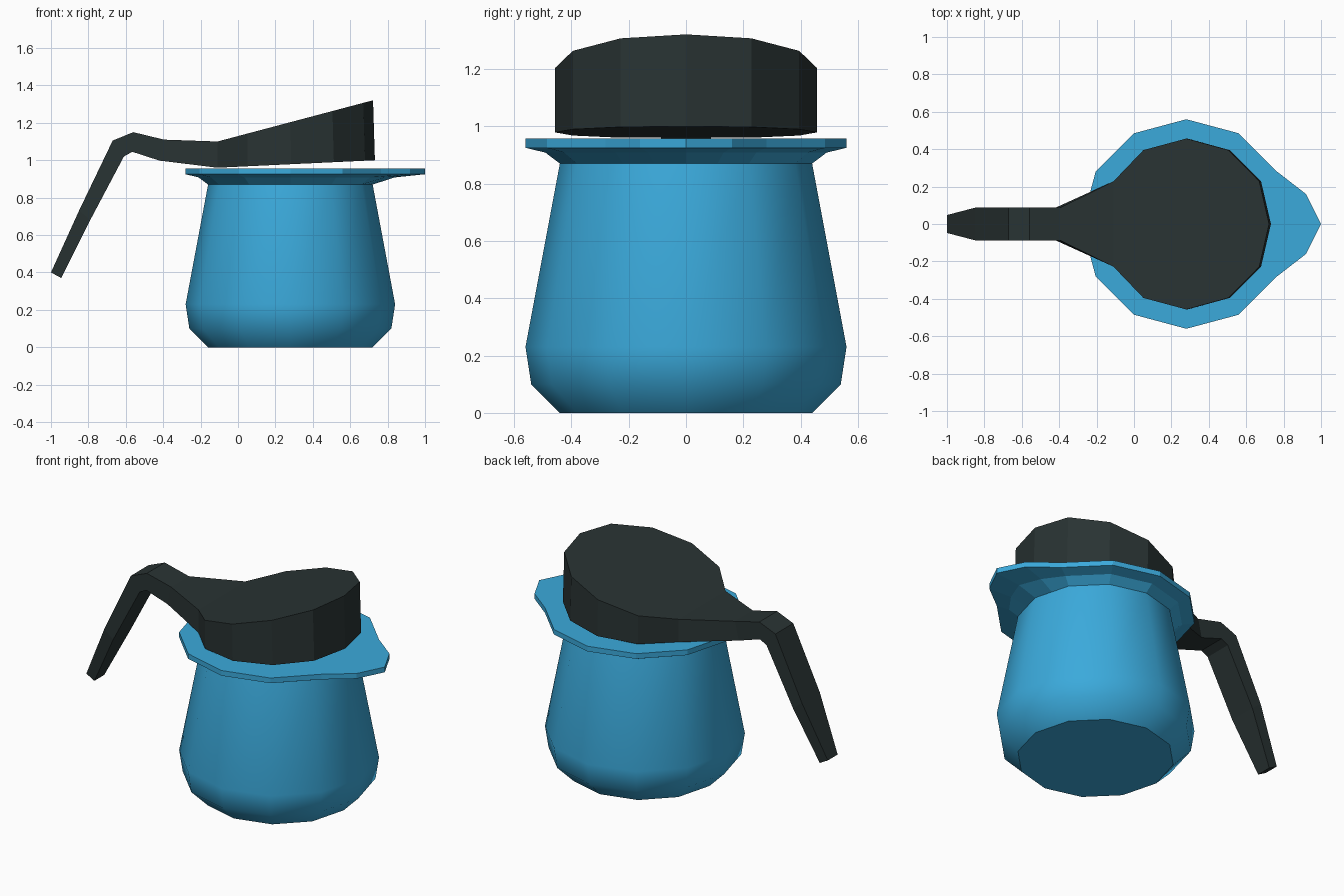
import bpy, bmesh, math

if "Cube" in bpy.data.objects:
    bpy.data.objects.remove(bpy.data.objects["Cube"])

CX = 0.28  # axis of the jug body


def material(name, rgb):
    m = bpy.data.materials.new(name)
    m.diffuse_color = (*rgb, 1)
    m.use_nodes = True
    m.node_tree.nodes["Principled BSDF"].inputs["Base Color"].default_value = m.diffuse_color
    return m


def loft(name, rings, mat):
    """Join closed rings of points into a capped skin."""
    bm = bmesh.new()
    vs = [[bm.verts.new(p) for p in ring] for ring in rings]
    n = len(rings[0])
    for a, b in zip(vs, vs[1:]):
        for i in range(n):
            j = (i + 1) % n
            bm.faces.new((a[i], a[j], b[j], b[i]))
    bm.faces.new(vs[0])
    bm.faces.new(vs[-1])
    bmesh.ops.remove_doubles(bm, verts=bm.verts, dist=1e-4)
    bmesh.ops.recalc_face_normals(bm, faces=bm.faces)
    me = bpy.data.meshes.new(name)
    bm.to_mesh(me)
    bm.free()
    me.materials.append(mat)
    ob = bpy.data.objects.new(name, me)
    bpy.context.collection.objects.link(ob)
    return ob


blue = material("blue glaze", (0.043, 0.40, 0.71))
dark = material("dark plastic", (0.022, 0.033, 0.033))


def circle(r, z):
    return [(CX + r * math.cos(k * math.pi / 6), r * math.sin(k * math.pi / 6), z)
            for k in range(12)]


# Jug body: twelve sides, smooth
body = loft("jug_body", [circle(r, z) for r, z in
            ((0.44, 0), (0.54, 0.10), (0.56, 0.23), (0.44, 0.87))], blue)
bpy.context.view_layer.objects.active = body
body.select_set(True)
bpy.ops.object.shade_smooth_by_angle(angle=math.radians(40))
body.select_set(False)

# Rim: flares from the neck to an outline with a pointed spout
outer = [p[:2] for p in circle(0.56, 0)]
neck = [p[:2] for p in circle(0.44, 0)]
outer[0] = (1.0, 0)
nx, ny = (neck[0][0] + neck[1][0]) / 2, (neck[0][1] + neck[1][1]) / 2
outer = [outer[0], (0.92, 0.16)] + outer[1:] + [(0.92, -0.16)]
neck = [neck[0], (nx, ny)] + neck[1:] + [(nx, -ny)]


def rim_ring(t, z):
    return [(a[0] + (b[0] - a[0]) * t, a[1] + (b[1] - a[1]) * t, z)
            for a, b in zip(neck, outer)]


loft("spout_rim", [rim_ring(0, 0.87), rim_ring(0.42, 0.908),
                   rim_ring(1, 0.925), rim_ring(1, 0.957)], blue)

# Lid and handle in one piece: top x, top z, bottom x, bottom z, half width
stations = [(-1.0, 0.40, -0.945, 0.37, 0.048),
            (-0.85, 0.73, -0.79, 0.68, 0.087),
            (-0.67, 1.105, -0.61, 1.02, 0.087),
            (-0.56, 1.15, -0.565, 1.045, 0.087),
            (-0.395, 1.11, -0.42, 0.998, 0.087)]
for x, w in ((-0.11, 0.228), (0.05, 0.395), (0.28, 0.457),
             (0.505, 0.395), (0.67, 0.228), (0.722, 0)):
    d = 0.01 * (x + 0.11) / 0.83
    stations.append((x, 1.10 + 0.265 * (x + 0.11), x + d,
                     0.96 + 0.048 * (x + 0.11), w))
loft("lid_and_handle", [[(tx, -w, tz), (tx, w, tz), (bx, w, bz), (bx, -w, bz)]
                        for tx, tz, bx, bz, w in stations[:-1]]
     + [[(stations[-1][0], -0.001, stations[-1][1]), (stations[-1][0], 0.001, stations[-1][1]),
         (stations[-1][2], 0.001, stations[-1][3]), (stations[-1][2], -0.001, stations[-1][3])]], dark)
